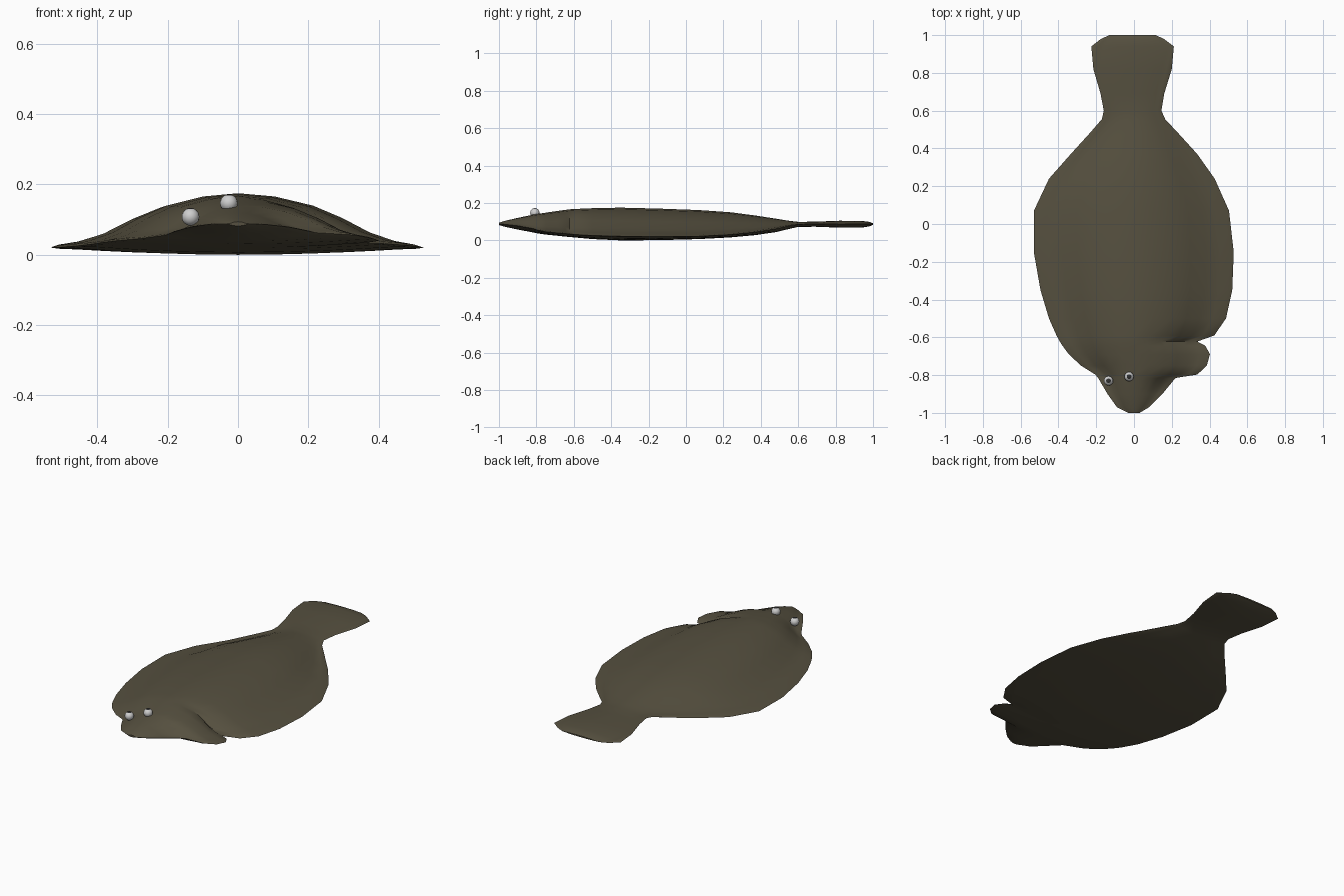
import bpy, bmesh, math

if "Cube" in bpy.data.objects:
    bpy.data.objects.remove(bpy.data.objects["Cube"])


def material(name, colour):
    m = bpy.data.materials.new(name)
    m.diffuse_color = (*colour, 1)
    m.use_nodes = True
    m.node_tree.nodes["Principled BSDF"].inputs["Base Color"].default_value = m.diffuse_color
    return m


OLIVE = material("olive skin", (0.092, 0.080, 0.050))
WHITE = material("eye white", (0.62, 0.62, 0.62))
DARK = material("pupil dark", (0.03, 0.03, 0.03))

# Body stations: y, left x, right x, rim z, ridge z, belly z
ROWS = [
    (-1.00, -.03, .03, .090, .096, .084), (-.97, -.09, .08, .088, .106, .075),
    (-.90, -.14, .15, .080, .122, .060), (-.815, -.19, .22, .065, .140, .044),
    (-.797, -.205, .335, .058, .143, .040), (-.75, -.28, .385, .048, .150, .033),
    (-.69, -.345, .402, .042, .159, .027), (-.645, -.378, .378, .038, .165, .022),
    (-.622, -.393, .335, .036, .168, .020), (-.59, -.41, .425, .033, .170, .017),
    (-.50, -.45, .487, .028, .174, .009), (-.35, -.495, .52, .024, .177, .002),
    (-.15, -.53, .528, .022, .172, .003), (.07, -.53, .503, .024, .164, .009),
    (.24, -.45, .427, .033, .152, .018), (.37, -.335, .335, .046, .135, .030),
    (.48, -.235, .235, .064, .118, .046), (.555, -.17, .165, .080, .106, .064),
    (.60, -.16, .145, .087, .101, .074), (.69, -.177, .16, .089, .102, .075),
    (.82, -.215, .20, .089, .107, .070), (.94, -.226, .211, .089, .106, .070),
    (.98, -.175, .158, .089, .101, .077), (1.00, -.13, .115, .089, .093, .085),
]
# Across-body positions and how far the back rises at each one
US = (0, .2, .41, .57, .72, .86, .96)
RISE = (1, .94, .77, .54, .27, .11, .05)


def ring(y, left, right, rim, ridge, belly):
    """Closed cross-section: over the back, then under the belly."""
    back = []
    under = []
    lens = min(1, max(0, (y - .35) / .3))      # tail is a plain lens shape
    for u, f in zip(US, RISE):
        g = 1 - u * u
        f = f + (max(g, .25) - f) * lens
        back.append((u, rim + (ridge - rim) * f))
        under.append((u, rim - (rim - belly) * max(g, .15)))
    top = [(-u, z) for u, z in back[:0:-1]] + back
    bottom = under[::-1] + [(-u, z) for u, z in under[1:]]
    pts = [(-1, rim)] + top + [(1, rim)] + bottom
    return [(u * (right if u > 0 else -left), y, z) for u, z in pts]


# Flat fish body with side fin and tail in one skin
bm = bmesh.new()
rings = [[bm.verts.new(p) for p in ring(*row)] for row in ROWS]
n = len(rings[0])
for a, b in zip(rings, rings[1:]):
    for i in range(n):
        j = (i + 1) % n
        bm.faces.new((a[i], a[j], b[j], b[i]))
bm.faces.new(rings[0])
bm.faces.new(rings[-1])
bmesh.ops.recalc_face_normals(bm, faces=bm.faces)
mesh = bpy.data.meshes.new("body")
bm.to_mesh(mesh)
bm.free()
mesh.materials.append(OLIVE)
body = bpy.data.objects.new("body", mesh)
bpy.context.collection.objects.link(body)
bpy.context.view_layer.objects.active = body
body.select_set(True)
bpy.ops.object.shade_smooth_by_angle(angle=math.radians(50))

# Pair of eyes, both on the upper side, with pupils facing up
for side, x, y, z in (("left", -.135, -.83, .110), ("right", -.026, -.808, .149)):
    bpy.ops.mesh.primitive_uv_sphere_add(segments=16, ring_count=12, radius=.025, location=(x, y, z))
    eye = bpy.context.object
    eye.name = side + "_eye"
    eye.data.materials.append(WHITE)
    eye.data.materials.append(DARK)
    for p in eye.data.polygons:
        if p.center.z > .0225:
            p.material_index = 1
    bpy.ops.object.shade_smooth_by_angle(angle=math.radians(50))

# Settle the model on the ground
low = min(v.co.z for v in mesh.vertices)
for o in bpy.context.scene.objects:
    o.location.z -= low
